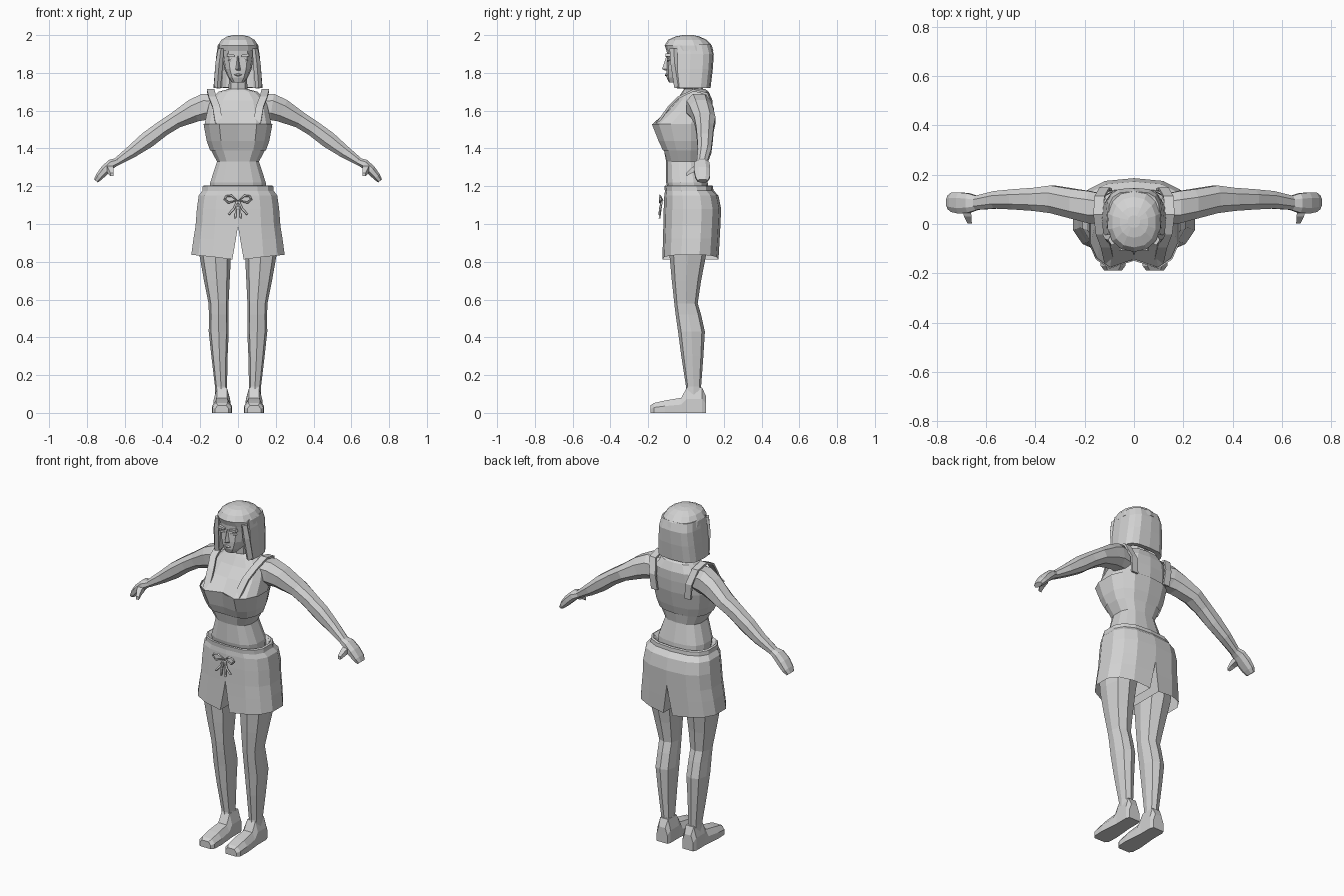
import bpy, bmesh, math
from mathutils import Vector

if "Cube" in bpy.data.objects:
    bpy.data.objects.remove(bpy.data.objects["Cube"])

grey = bpy.data.materials.new("plain grey")
grey.diffuse_color = (0.65, 0.65, 0.65, 1)
grey.use_nodes = True
grey.node_tree.nodes["Principled BSDF"].inputs["Base Color"].default_value = grey.diffuse_color


def finish(ob, mirror):
    ob.data.materials.append(grey)
    if mirror:
        m = ob.modifiers.new("mirror", 'MIRROR')
        m.merge_threshold = 0.0005
    return ob


def loft(name, rings, mirror=False, caps=(True, True), closed=True):
    """Skin a list of equal-length point rings."""
    bm = bmesh.new()
    vs = [[bm.verts.new(p) for p in r] for r in rings]
    n = len(vs[0])
    for a, b in zip(vs, vs[1:]):
        for i in range(n if closed else n - 1):
            j = (i + 1) % n
            bm.faces.new((a[i], a[j], b[j], b[i]))
    if caps[0]:
        bm.faces.new(vs[0])
    if caps[1]:
        bm.faces.new(vs[-1])
    bmesh.ops.recalc_face_normals(bm, faces=bm.faces)
    me = bpy.data.meshes.new(name)
    bm.to_mesh(me)
    bm.free()
    ob = bpy.data.objects.new(name, me)
    bpy.context.collection.objects.link(ob)
    return finish(ob, mirror)


def sp(v, p):
    return math.copysign(abs(v) ** p, v)


def ring(z, rx, yf, yb, n=14, p=0.75, cx=0, dent=0, grow=0):
    """Horizontal rounded section; point 0 is front centre."""
    ym, ry = (yf + yb) / 2, (yb - yf) / 2 + grow
    pts = []
    for i in range(n):
        a = 2 * math.pi * i / n
        y = ym - ry * sp(math.cos(a), p) + (dent if i == 0 else 0)
        pts.append((cx + (rx + grow) * sp(math.sin(a), p), y, z))
    return pts


def tube(name, path, mirror=True, n=8, p=0.85):
    """Limb along a path in x/z; each row is x, y, z, depth radius, thickness radius."""
    rings = []
    for k, (x, y, z, ry, rt) in enumerate(path):
        a, b = path[max(k - 1, 0)], path[min(k + 1, len(path) - 1)]
        t = Vector((b[0] - a[0], 0, b[2] - a[2])).normalized()
        nrm = Vector((-t.z, 0, t.x))
        rings.append([Vector((x, y, z)) + nrm * rt * sp(math.sin(q), p)
                      + Vector((0, ry * sp(math.cos(q), p), 0))
                      for q in [2 * math.pi * (i + 0.5) / n for i in range(n)]])
    return loft(name, rings, mirror)


# torso and neck
torso = [(1.10, .15, -.08, .12, 0), (1.22, .15, -.105, .115, 0), (1.33, .113, -.105, .09, 0),
         (1.39, .145, -.125, .10, .01), (1.44, .163, -.15, .115, .02), (1.53, .18, -.188, .135, .045),
         (1.60, .165, -.10, .14, 0), (1.655, .15, -.05, .14, 0), (1.70, .105, -.02, .12, 0),
         (1.715, .05, -.01, .10, 0)]
loft("torso", [ring(z, rx, f, b, dent=d) for z, rx, f, b, d in torso])
loft("neck", [ring(z, rx, f, b, n=8) for z, rx, f, b in
              [(1.66, .065, -.03, .10), (1.70, .05, -.01, .09), (1.78, .048, -.02, .09)]])

# cropped top and its shoulder straps
loft("cropped_top", [ring(z, rx, f, b, dent=d, grow=.006) for z, rx, f, b, d in torso[3:6]],
     caps=(False, False))
strap = [(.10, -.155, 1.53), (.115, -.09, 1.62), (.135, -.04, 1.67), (.145, .04, 1.708),
         (.14, .11, 1.69), (.12, .143, 1.61), (.11, .138, 1.52)]
rows = []
for k, c in enumerate(strap):
    a, b = Vector(strap[max(k - 1, 0)]), Vector(strap[min(k + 1, len(strap) - 1)])
    t = (b - a).normalized()
    up = Vector((1, 0, 0)).cross(t).normalized() * .006
    w = Vector((.02, 0, 0))
    rows.append([Vector(c) + s * w + q * up for s, q in ((-1, -1), (1, -1), (1, 1), (-1, 1))])
loft("shoulder_strap", rows, mirror=True)

# arms with hands and thumbs
tube("arm", [(.10, .06, 1.62, .06, .07), (.18, .068, 1.62, .07, .075), (.235, .08, 1.60, .065, .066),
             (.33, .10, 1.55, .06, .047), (.40, .10, 1.505, .05, .045), (.48, .10, 1.445, .044, .047),
             (.56, .098, 1.385, .038, .036), (.645, .085, 1.327, .03, .022)])
tube("hand", [(.635, .085, 1.332, .03, .02), (.67, .085, 1.318, .042, .027), (.705, .085, 1.285, .046, .027),
              (.735, .088, 1.25, .042, .022), (.752, .088, 1.228, .03, .014)])
loft("thumb", [[(x + a * r, y, z + b * r) for a, b in ((-1, -1), (1, -1), (1, 1), (-1, 1))]
               for x, y, z, r in [(.68, .065, 1.30, .018), (.675, .03, 1.285, .015), (.667, .003, 1.262, .009)]],
     mirror=True)

# legs
legs = [(.98, .115, .10, -.09, .13), (.84, .121, .084, -.088, .107), (.70, .112, .068, -.075, .08),
        (.58, .103, .053, -.062, .062), (.52, .102, .052, -.055, .08), (.43, .102, .053, -.042, .10),
        (.30, .098, .043, -.025, .092), (.14, .09, .032, 0, .08), (.06, .087, .035, -.005, .085)]
loft("leg", [ring(z, rx, f, b, n=8, cx=cx) for z, cx, rx, f, b in legs], mirror=True)

# feet, lofted from heel to toe
feet = [(.105, .035, .09), (.085, .043, .135), (.005, .043, .135), (-.025, .046, .08),
        (-.11, .053, .066), (-.17, .05, .052), (-.188, .036, .04)]
loft("foot", [[(.085 + s * w, y, h * k) for s, k in
               ((-1, 0), (1, 0), (1, .55), (.6, 1), (-.6, 1), (-1, .55))] for y, w, h in feet], mirror=True)

# shorts: half a hip shell, then a leg opening closed by inner points
hips = [(1.20, .175, -.108, .125), (1.15, .212, -.115, .172), (1.08, .222, -.118, .186),
        (.99, .229, -.12, .182)]
half = [ring(z, rx, f, b)[:8] for z, rx, f, b in hips]
loft("shorts_hips", half, mirror=True, caps=(False, False), closed=False)
low = []
for z, rx, inner, f, b, tilt in [(.99, .229, 0, -.12, .182, 0), (.92, .24, .012, -.122, .178, .008),
                                 (.825, .252, .03, -.125, .172, .025)]:
    r = [(max(x, inner), y, z + tilt * (x / rx - .5)) for x, y, _ in ring(z, rx, f, b)[:8]]
    r += [(inner, .10, z - tilt * .5), (inner, -.05, z - tilt * .5)]
    low.append(r)
loft("shorts_leg", low, mirror=True, caps=(False, False))

# waistband standing slightly off the waist
loft("waistband", [ring(z, rx, f, b) for z, rx, f, b in
                   [(1.175, .193, -.112, .145), (1.20, .19, -.114, .143), (1.205, .18, -.11, .135),
                    (1.18, .15, -.09, .12)]], caps=(False, False))

# drawstring bow
def cord(name, pts, cyclic):
    cu = bpy.data.curves.new(name, 'CURVE')
    cu.dimensions = '3D'
    cu.bevel_depth, cu.bevel_resolution = .006, 0
    s = cu.splines.new('POLY')
    s.points.add(len(pts) - 1)
    for q, (x, y, z) in zip(s.points, pts):
        q.co = (x, y, z, 1)
    s.use_cyclic_u = cyclic
    ob = bpy.data.objects.new(name, cu)
    bpy.context.collection.objects.link(ob)
    finish(ob, True)


cord("bow_loop", [(.005, -.125, 1.125), (.035, -.138, 1.15), (.062, -.138, 1.147), (.07, -.136, 1.13),
                  (.05, -.138, 1.113)], True)
cord("bow_tail", [(.004, -.128, 1.12), (.022, -.138, 1.08), (.05, -.14, 1.05)], False)
cord("bow_string", [(.004, -.128, 1.12), (.012, -.135, 1.07), (.014, -.14, 1.03)], False)

# head and facial features
loft("head", [ring(z, rx, f, b, n=12) for z, rx, f, b in
              [(1.748, .03, -.09, -.02), (1.775, .052, -.102, .06), (1.82, .072, -.103, .10),
               (1.88, .082, -.10, .12), (1.93, .088, -.103, .12), (1.96, .08, -.09, .11)]])
loft("nose", [[(-w, -.09, z), (w, -.09, z), (0, y, z)] for z, w, y in
              [(1.812, .018, -.108), (1.82, .018, -.127), (1.85, .012, -.117), (1.89, .008, -.104)]])
loft("lips", [[(x * s, y, 1.79 + q * s) for x, q in ((-.022, 0), (0, -.009), (.022, 0), (0, .008))]
              for s, y in [(1, -.09), (1, -.105), (.6, -.11)]])
loft("brow", [[(x, y, z) for x, z in ((.015, 1.885), (.06, 1.888), (.055, 1.902), (.015, 1.895))]
              for y in (-.085, -.108)], mirror=True)
loft("eye", [[(x, y, z) for x, z in ((.018, 1.868), (.035, 1.86), (.055, 1.868), (.035, 1.876))]
             for y in (-.085, -.1)], mirror=True)

# hair: crown with fringe, then a curtain around sides and back
loft("hair_crown", [ring(z, rx, f, b, n=14, p=.9) for z, rx, f, b in
                    [(1.915, .113, -.102, .145), (1.945, .11, -.113, .137), (1.975, .09, -.095, .11),
                     (1.993, .058, -.055, .07), (2.0, .025, -.015, .035)]])
curtain = [ring(z, rx, f, b, n=16, p=.62)[3:14] for z, rx, f, b in
           [(1.95, .105, -.095, .132), (1.90, .114, -.10, .147), (1.82, .122, -.10, .142),
            (1.72, .13, -.10, .13)]]
hair = loft("hair_curtain", curtain, caps=(False, False), closed=False)
sol = hair.modifiers.new("thickness", 'SOLIDIFY')
sol.thickness, sol.offset = .03, -1
if sum(p.normal.dot(p.center - Vector((0, .03, 1.83))) for p in hair.data.polygons) < 0:
    hair.data.flip_normals()

# side locks hanging beside the face
loft("side_lock", [[(x - w, y, z), (x, y - .012, z), (x + w, y + .01, z), (x, y + .04, z)] for x, y, z, w in
                   [(.09, -.075, 1.93, .015), (.10, -.07, 1.85, .02), (.11, -.05, 1.72, .018)]], mirror=True)
